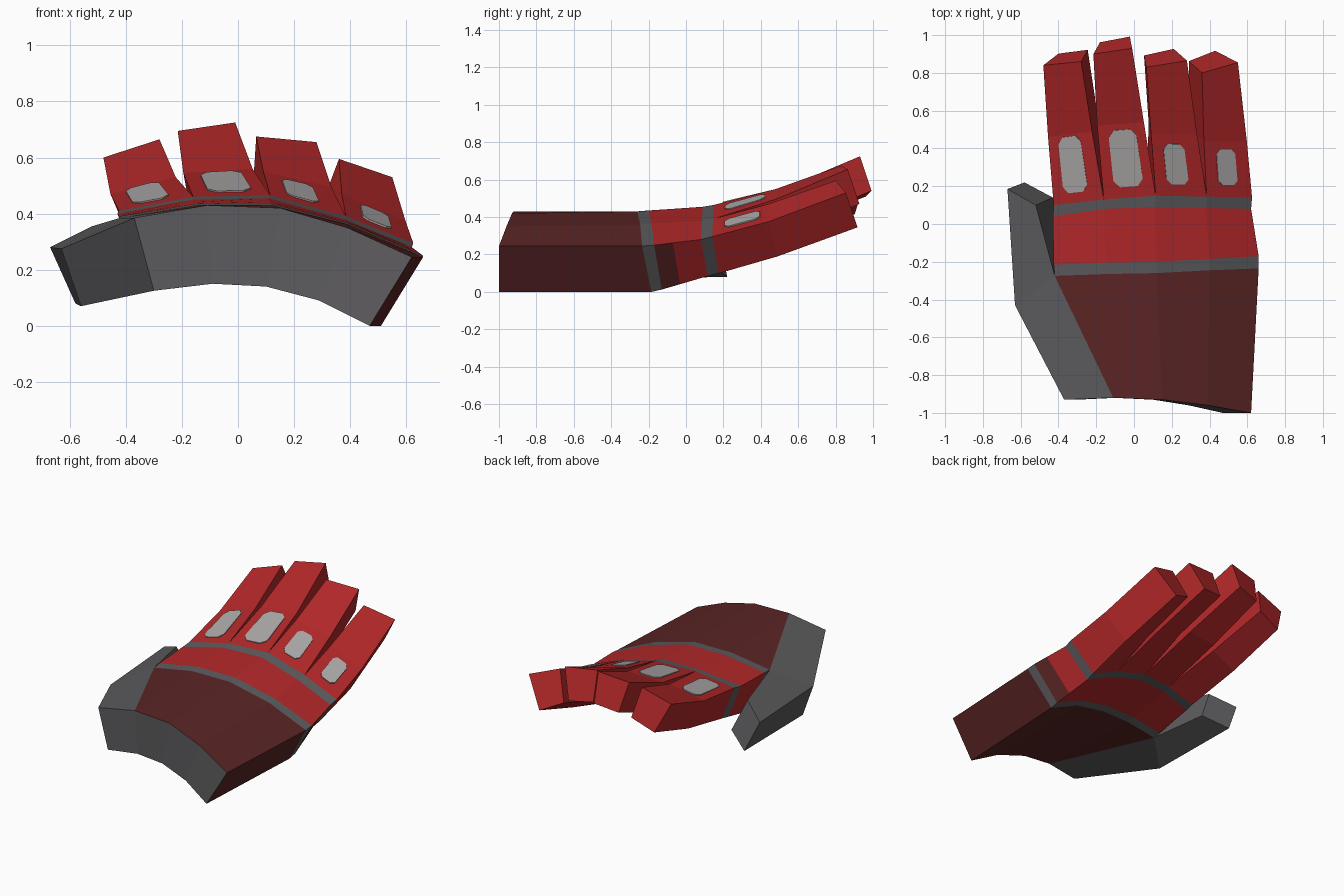
import bpy, bmesh
from mathutils import Vector as V

if "Cube" in bpy.data.objects:
    bpy.data.objects.remove(bpy.data.objects["Cube"])


def material(name, rgb):
    m = bpy.data.materials.new(name)
    m.diffuse_color = (*rgb, 1)
    m.use_nodes = True
    m.node_tree.nodes["Principled BSDF"].inputs["Base Color"].default_value = m.diffuse_color
    return m


RED, DARK, GRAY, LIGHT = range(4)
MATS = [material("red", (0.45, 0.021, 0.022)), material("dark red", (0.105, 0.018, 0.018)),
        material("dark gray", (0.105, 0.102, 0.108)), material("light gray", (0.42, 0.40, 0.40))]


def build(name, faces):
    """Make an object from (points, material) faces, merging shared corners."""
    bm, seen = bmesh.new(), {}
    for pts, mat in faces:
        vs = []
        for p in pts:
            key = tuple(round(c, 4) for c in p)
            if key not in seen:
                seen[key] = bm.verts.new(p)
            if seen[key] not in vs:
                vs.append(seen[key])
        if len(vs) > 2:
            bm.faces.new(vs).material_index = mat
    bmesh.ops.recalc_face_normals(bm, faces=bm.faces)
    me = bpy.data.meshes.new(name)
    bm.to_mesh(me)
    bm.free()
    for m in MATS:
        me.materials.append(m)
    ob = bpy.data.objects.new(name, me)
    bpy.context.collection.objects.link(ob)
    return ob


def loft(sections, colour, start, end):
    """Skin (top row, bottom row) sections; colour(i, is_right_side) picks each face."""
    faces = []
    for i, ((t0, b0), (t1, b1)) in enumerate(zip(sections, sections[1:])):
        for j in range(len(t0) - 1):
            faces.append(((t0[j], t0[j + 1], t1[j + 1], t1[j]), colour(i, False)))
            faces.append(((b0[j], b0[j + 1], b1[j + 1], b1[j]), colour(i, False)))
        faces.append(((t0[0], b0[0], b1[0], t1[0]), colour(i, False)))
        faces.append(((t0[-1], b0[-1], b1[-1], t1[-1]), colour(i, True)))
    for (t, b), mat in ((sections[0], start), (sections[-1], end)):
        for j in range(len(t) - 1):
            faces.append(((t[j], t[j + 1], b[j + 1], b[j]), mat))
    return faces


# Arched cross-sections of the hand: five points on the back, palm side offset inward
INWARD = [0.07, 0.02, -0.05, -0.10, -0.15]
DROP = [0.26, 0.28, 0.28, 0.26, 0.245]


def section(top, dy, k):
    top = [V(p) for p in top]
    return top, [p + V((INWARD[j], dy, -DROP[j] * k)) for j, p in enumerate(top)]


wrist = section([(-.37, -.93, .385), (-.11, -.92, .43), (.15, -.93, .42),
                 (.39, -.96, .35), (.62, -1.0, .245)], 0, 1)
cuff_a = section([(-.42, -.275, .385), (-.15, -.265, .43), (.12, -.26, .43),
                  (.40, -.245, .36), (.66, -.235, .245)], .05, 1)
cuff_b = section([(-.425, -.215, .39), (-.15, -.205, .435), (.12, -.20, .435),
                  (.40, -.185, .365), (.66, -.17, .25)], .04, .97)
band_a = section([(-.43, .04, .40), (-.16, .08, .45), (.11, .09, .455),
                  (.38, .085, .38), (.62, .08, .28)], .035, .8)
band_b = section([(-.425, .10, .41), (-.16, .13, .46), (.115, .15, .465),
                  (.385, .145, .39), (.625, .14, .295)], .035, .8)
knuckle = tuple([p.lerp(q, .4) for p, q in zip(r0, r1)] for r0, r1 in zip(cuff_b, band_a))

# The back of the hand narrows at the wrist, where the thumb takes the first column
narrow = tuple([row[1]] + row[1:] for row in wrist)
STRIPES = [DARK, GRAY, RED, RED, GRAY]
build("hand", loft([narrow, cuff_a, cuff_b, knuckle, band_a, band_b],
                   lambda i, side: DARK if side and i == 2 else STRIPES[i], GRAY, RED))

# Thumb, running from the wrist to a blunt tip
thumb = [(wrist[0][:2], wrist[1][:2]),
         ([V((-.63, -.43, .275)), cuff_a[0][0]], [V((-.56, -.42, .07)), cuff_a[1][0]]),
         ([V((-.67, .185, .28)), V((-.52, .10, .355))], [V((-.58, .22, .08)), V((-.43, .14, .15))])]
build("thumb", loft(thumb, lambda i, side: GRAY, GRAY, GRAY))

# Fingers: top edge at the middle joint, top edge at the tip, patch limits (u0, u1, v0, v1)
FINGERS = {
    "index_finger": ([(-.455, .46, .47), (-.222, .49, .53)],
                     [(-.48, .84, .60), (-.28, .86, .665)], (.22, .72, .15, .97)),
    "middle_finger": ([(-.195, .52, .545), (.052, .54, .56)],
                      [(-.215, .90, .695), (-.01, .93, .725)], (.22, .80, .15, .92)),
    "ring_finger": ([(.09, .48, .55), (.333, .48, .495)],
                    [(.065, .83, .675), (.28, .865, .655)], (.24, .68, .19, .83)),
    "little_finger": ([(.37, .44, .47), (.597, .44, .375)],
                      [(.36, .80, .595), (.55, .855, .53)], (.27, .70, .22, .85)),
}
TIP_INWARD = [.08, .035, -.012, -.07, -.12]

for n, (name, (mid, tip, (u0, u1, v0, v1))) in enumerate(FINGERS.items()):
    base = band_b[0][n:n + 2], band_b[1][n:n + 2]
    mid, tip = [V(p) for p in mid], [V(p) for p in tip]
    left_right = (TIP_INWARD[n], TIP_INWARD[n + 1])
    low_mid = [p + V((d, .05, -.185)) for p, d in zip(mid, left_right)]
    low_tip = [p + V((d, .062, -.185)) for p, d in zip(tip, left_right)]
    build(name, loft([base, (mid, low_mid), (tip, low_tip)], lambda i, side: RED, RED, RED))

    # Light patch with cut corners lying on the first finger segment
    normal = (base[0][1] - base[0][0]).cross(mid[0] - base[0][0]).normalized()
    cu, cv = (u1 - u0) * .2, (v1 - v0) * .12
    outline = [(u0 + cu, v0), (u1 - cu, v0), (u1, v0 + cv), (u1, v1 - cv),
               (u1 - cu, v1), (u0 + cu, v1), (u0, v1 - cv), (u0, v0 + cv)]
    pts = [base[0][0].lerp(base[0][1], u).lerp(mid[0].lerp(mid[1], u), v) for u, v in outline]
    low, high = [p - normal * .003 for p in pts], [p + normal * .006 for p in pts]
    rim = [((low[k - 1], low[k], high[k], high[k - 1]), LIGHT) for k in range(8)]
    build(name + "_patch", [(low, LIGHT), (high, LIGHT)] + rim)
